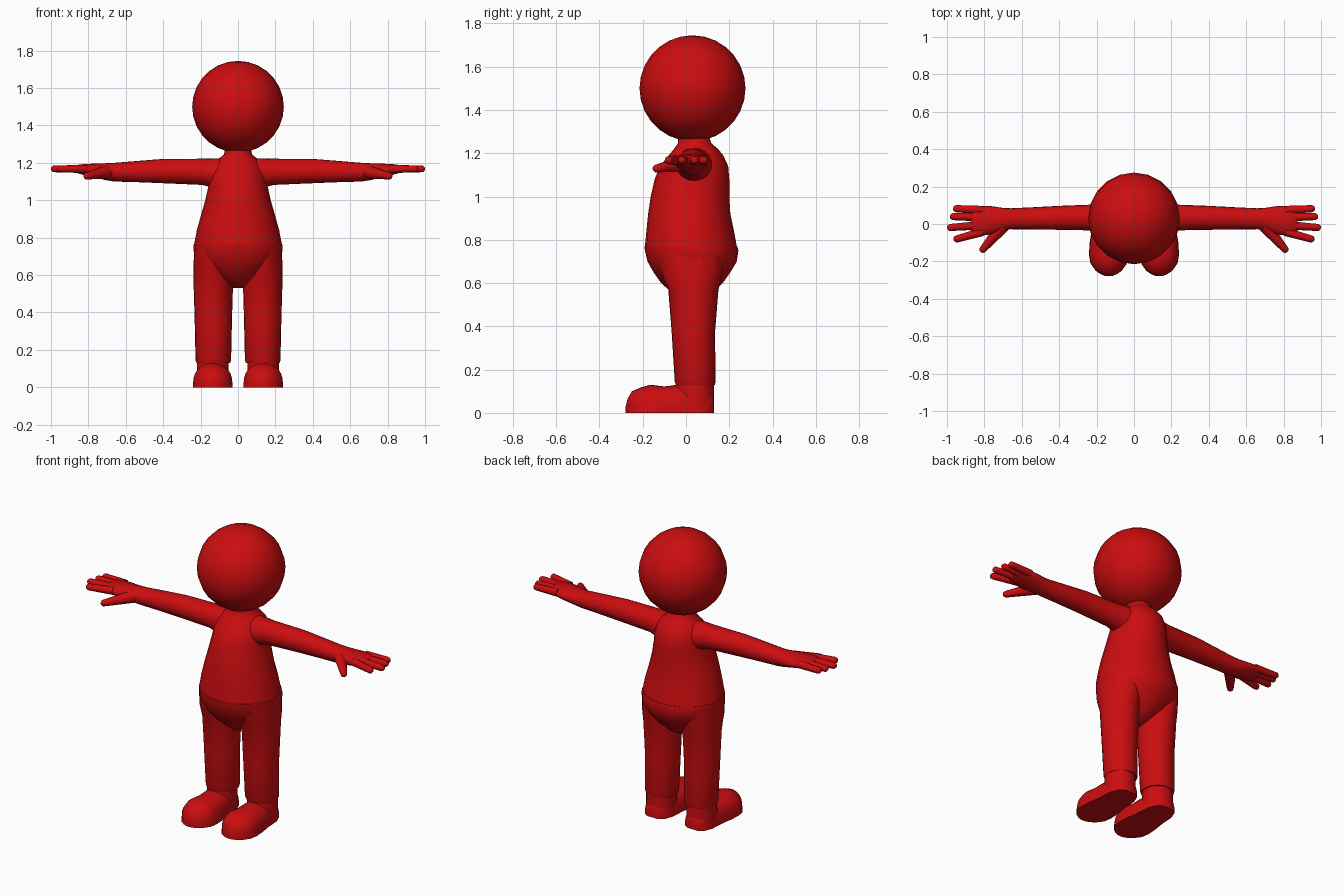
import bpy, bmesh, math
from mathutils import Vector

cube = bpy.data.objects.get("Cube")
if cube:
    bpy.data.objects.remove(cube)

RED = (0.6, 0.004, 0.005, 1.0)
red = bpy.data.materials.new("red")
red.use_nodes = True
red.diffuse_color = RED
red.node_tree.nodes["Principled BSDF"].inputs["Base Color"].default_value = RED


def finish(name, bm, angle=50):
    bmesh.ops.recalc_face_normals(bm, faces=bm.faces[:])
    mesh = bpy.data.meshes.new(name)
    bm.to_mesh(mesh)
    bm.free()
    mesh.materials.append(red)
    obj = bpy.data.objects.new(name, mesh)
    bpy.context.collection.objects.link(obj)
    bpy.ops.object.select_all(action='DESELECT')
    bpy.context.view_layer.objects.active = obj
    obj.select_set(True)
    bpy.ops.object.shade_smooth_by_angle(angle=math.radians(angle))
    return obj


def loft(name, rings, angle=50):
    """Skin a list of equal point rings and cap both ends."""
    bm = bmesh.new()
    loops = [[bm.verts.new(p) for p in ring] for ring in rings]
    n = len(loops[0])
    for a, b in zip(loops, loops[1:]):
        for i in range(n):
            j = (i + 1) % n
            bm.faces.new((a[i], a[j], b[j], b[i]))
    bm.faces.new(loops[0])
    bm.faces.new(loops[-1])
    return finish(name, bm, angle)


def oval(center, u, v, n=20):
    turns = [math.tau * i / n for i in range(n)]
    return [Vector(center) + Vector(u) * math.cos(t) + Vector(v) * math.sin(t) for t in turns]


def upright(name, cx, rows, n=24):
    """Rows of height, half width, front y, back y."""
    return loft(name, [oval((cx, (f + b) / 2, z), (w, 0, 0), (0, (b - f) / 2, 0), n)
                       for z, w, f, b in rows])


def finger(name, start, end, r0, r1):
    """Tapered tube with a rounded tip."""
    start, end = Vector(start), Vector(end)
    axis = (end - start).normalized()
    side = axis.cross(Vector((0, 0, 1))).normalized()
    up = side.cross(axis)
    tip = end - axis * r1
    stops = [(start, r0), (tip, r1)]
    stops += [(tip + axis * r1 * math.sin(a), r1 * math.cos(a)) for a in (0.5, 1.0, 1.4)]
    loft(name, [oval(c, side * r, up * r, 10) for c, r in stops], 70)


# Head
bm = bmesh.new()
bmesh.ops.create_uvsphere(bm, u_segments=20, v_segments=14, radius=0.245)
bmesh.ops.translate(bm, verts=bm.verts[:], vec=(0, 0.03, 1.5))
finish("head", bm)

# Shirt with neck, then the hips below its hem
upright("torso", 0, [
    (0.768, 0.234, -0.19, 0.235), (0.84, 0.22, -0.183, 0.222), (0.92, 0.198, -0.175, 0.205),
    (1.0, 0.175, -0.163, 0.2), (1.08, 0.157, -0.145, 0.2), (1.14, 0.15, -0.12, 0.195),
    (1.19, 0.134, -0.08, 0.172), (1.22, 0.105, -0.055, 0.148), (1.245, 0.075, -0.038, 0.118),
    (1.28, 0.068, -0.035, 0.105)])
upright("hips", 0, [
    (0.77, 0.236, -0.192, 0.237), (0.75, 0.238, -0.19, 0.242), (0.7, 0.235, -0.178, 0.235),
    (0.65, 0.205, -0.15, 0.205), (0.6, 0.14, -0.115, 0.17), (0.56, 0.075, -0.07, 0.13),
    (0.53, 0.03, -0.03, 0.08)])

for side, s in (("left", 1), ("right", -1)):
    # Trouser leg and ankle
    upright(side + "_leg", s * 0.132, [
        (0.74, 0.102, -0.13, 0.18), (0.65, 0.106, -0.115, 0.17), (0.57, 0.106, -0.082, 0.15),
        (0.37, 0.1, -0.066, 0.134), (0.145, 0.095, -0.052, 0.137), (0.13, 0.09, -0.047, 0.133)])
    upright(side + "_ankle", s * 0.135, [
        (0.02, 0.085, -0.05, 0.13), (0.15, 0.085, -0.045, 0.128)])

    # Shoe: flat sole with a domed upper
    rings = []
    for y, w, h in [(0.13, 0.035, 0.07), (0.11, 0.065, 0.1), (0.06, 0.085, 0.12),
                    (-0.04, 0.092, 0.13), (-0.1, 0.102, 0.122), (-0.165, 0.106, 0.13),
                    (-0.21, 0.098, 0.117), (-0.25, 0.07, 0.1), (-0.27, 0.04, 0.065),
                    (-0.279, 0.015, 0.03)]:
        arc = [math.pi * i / 14 for i in range(15)]
        rings.append([(s * 0.135 + w * math.cos(a), y, h * max(0, math.sin(a)) ** 0.7)
                      for a in arc])
    loft(side + "_shoe", rings)

    # Sleeve, wrist and palm in one tapering limb
    loft(side + "_arm", [oval((s * x, y, z), (0, ry, 0), (0, 0, rz)) for x, y, z, ry, rz in [
        (0.07, 0.04, 1.14, 0.09, 0.085), (0.14, 0.037, 1.146, 0.08, 0.078),
        (0.19, 0.035, 1.152, 0.07, 0.07), (0.4, 0.033, 1.156, 0.064, 0.065),
        (0.55, 0.03, 1.153, 0.059, 0.056), (0.66, 0.028, 1.15, 0.056, 0.05),
        (0.7, 0.026, 1.152, 0.06, 0.046), (0.76, 0.02, 1.158, 0.075, 0.038),
        (0.82, 0.016, 1.164, 0.079, 0.03), (0.86, 0.015, 1.167, 0.068, 0.022),
        (0.875, 0.015, 1.168, 0.05, 0.012)]])

    # Fingers and thumb
    for label, y0, x1, y1 in [("little", 0.074, 0.968, 0.083), ("ring", 0.036, 0.985, 0.04),
                              ("middle", -0.006, 1.0, -0.02), ("index", -0.042, 0.965, -0.085)]:
        finger(f"{side}_{label}_finger", (s * 0.81, y0, 1.167), (s * x1, y1, 1.168), 0.023, 0.019)
    finger(side + "_thumb", (s * 0.7, -0.01, 1.15), (s * 0.82, -0.15, 1.127), 0.036, 0.019)
